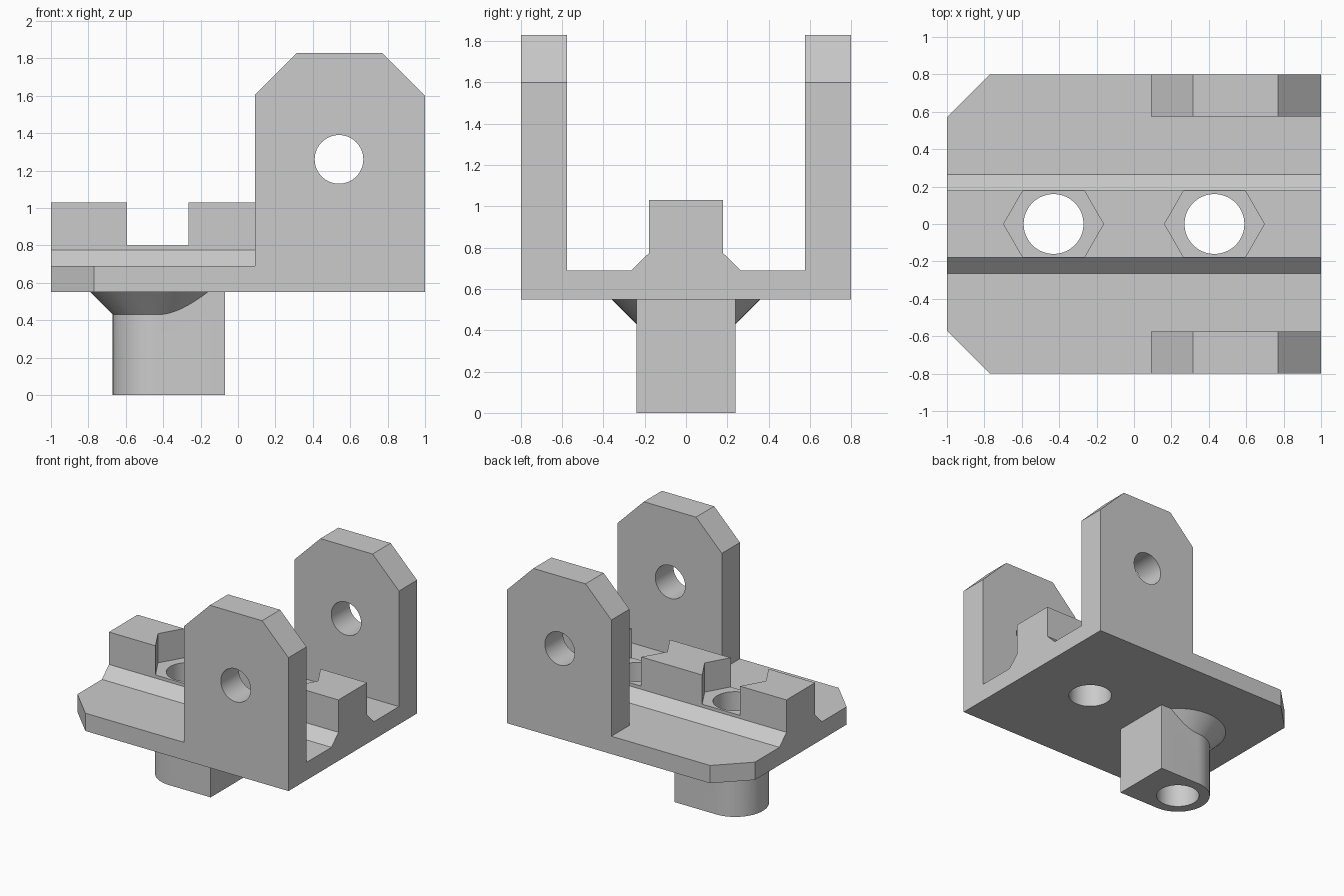
import bpy, bmesh, math
from mathutils import Vector

if "Cube" in bpy.data.objects:
    bpy.data.objects.remove(bpy.data.objects["Cube"], do_unlink=True)

grey = bpy.data.materials.new("light grey")
grey.use_nodes = True
grey.diffuse_color = (0.6, 0.6, 0.6, 1)
grey.node_tree.nodes["Principled BSDF"].inputs["Base Color"].default_value = (0.6, 0.6, 0.6, 1)


def finish(name, bm):
    bmesh.ops.recalc_face_normals(bm, faces=bm.faces)
    mesh = bpy.data.meshes.new(name)
    bm.to_mesh(mesh)
    bm.free()
    mesh.materials.append(grey)
    obj = bpy.data.objects.new(name, mesh)
    bpy.context.collection.objects.link(obj)
    return obj


def prism(name, outline, axis, start, end):
    """Extrude a 2D outline along an axis; the outline uses the other two axes in order."""
    def place(p, depth):
        co = list(p)
        co.insert(axis, depth)
        return co
    bm = bmesh.new()
    face = bm.faces.new([bm.verts.new(place(p, start)) for p in outline])
    new = bmesh.ops.extrude_face_region(bm, geom=[face])["geom"]
    shift = Vector((0, 0, 0))
    shift[axis] = end - start
    bmesh.ops.translate(bm, vec=shift, verts=[v for v in new if isinstance(v, bmesh.types.BMVert)])
    return finish(name, bm)


def ring(cx, cy, radius, sides):
    return [(cx + radius * math.cos(math.tau * i / sides),
             cy + radius * math.sin(math.tau * i / sides)) for i in range(sides)]


def combine(target, tool, operation):
    mod = target.modifiers.new(tool.name, 'BOOLEAN')
    mod.operation, mod.solver, mod.object = operation, 'EXACT', tool
    bpy.context.view_layer.objects.active = target
    bpy.ops.object.modifier_apply(modifier=mod.name)
    bpy.data.objects.remove(tool, do_unlink=True)


BOTTOM, FLOOR, HOLE_X = 0.55, 0.69, 0.43

# Base plate with the raised central rib
half = [(0.8, BOTTOM), (0.8, FLOOR), (0.265, FLOOR), (0.178, 0.775), (0.178, 1.03)]
body = prism("clevis_bracket", half + [(-y, z) for y, z in reversed(half)], 0, -1, 1)

# Chamfered plate corners
for s in (-1, 1):
    corner = [(-0.67, s * 0.9), (-1.1, s * 0.9), (-1.1, s * 0.47)]
    combine(body, prism("corner_cut", corner, 2, 0.4, 1.2), 'DIFFERENCE')

# Upright lugs with clipped tops
lug = [(0.09, 0.62), (0.09, 1.605), (0.315, 1.83), (0.77, 1.83), (1, 1.6), (1, 0.62)]
for s in (-1, 1):
    combine(body, prism("lug", lug, 1, s * 0.575, s * 0.8), 'UNION')

# Post below the plate: half round on one side, square on the other
arc = [(-HOLE_X + 0.24 * math.cos(a), 0.24 * math.sin(a))
       for a in (math.pi * (0.5 + i / 32) for i in range(33))]
post = prism("post", arc + [(-0.07, -0.24), (-0.07, 0.24)], 2, 0, 0.62)
combine(body, post, 'UNION')

# Conical flare joining the post to the plate
bm = bmesh.new()
bmesh.ops.create_cone(bm, cap_ends=True, segments=64, radius1=0.22, radius2=0.38, depth=0.16)
bmesh.ops.translate(bm, vec=(-HOLE_X, 0, 0.49), verts=bm.verts)
combine(body, finish("flare", bm), 'UNION')

# Hexagonal nut pockets and vertical bolt holes
for x in (-HOLE_X, HOLE_X):
    combine(body, prism("nut_pocket", ring(x, 0, 0.267, 6), 2, 0.8, 1.2), 'DIFFERENCE')
    combine(body, prism("bolt_hole", ring(x, 0, 0.16, 64), 2, -0.1, 1.3), 'DIFFERENCE')

# Pivot hole through both lugs
combine(body, prism("pivot_hole", ring(0.54, 1.26, 0.13, 64), 1, -1, 1), 'DIFFERENCE')

bpy.ops.object.select_all(action='DESELECT')
body.select_set(True)
bpy.context.view_layer.objects.active = body
bpy.ops.object.shade_smooth_by_angle(angle=math.radians(25))
